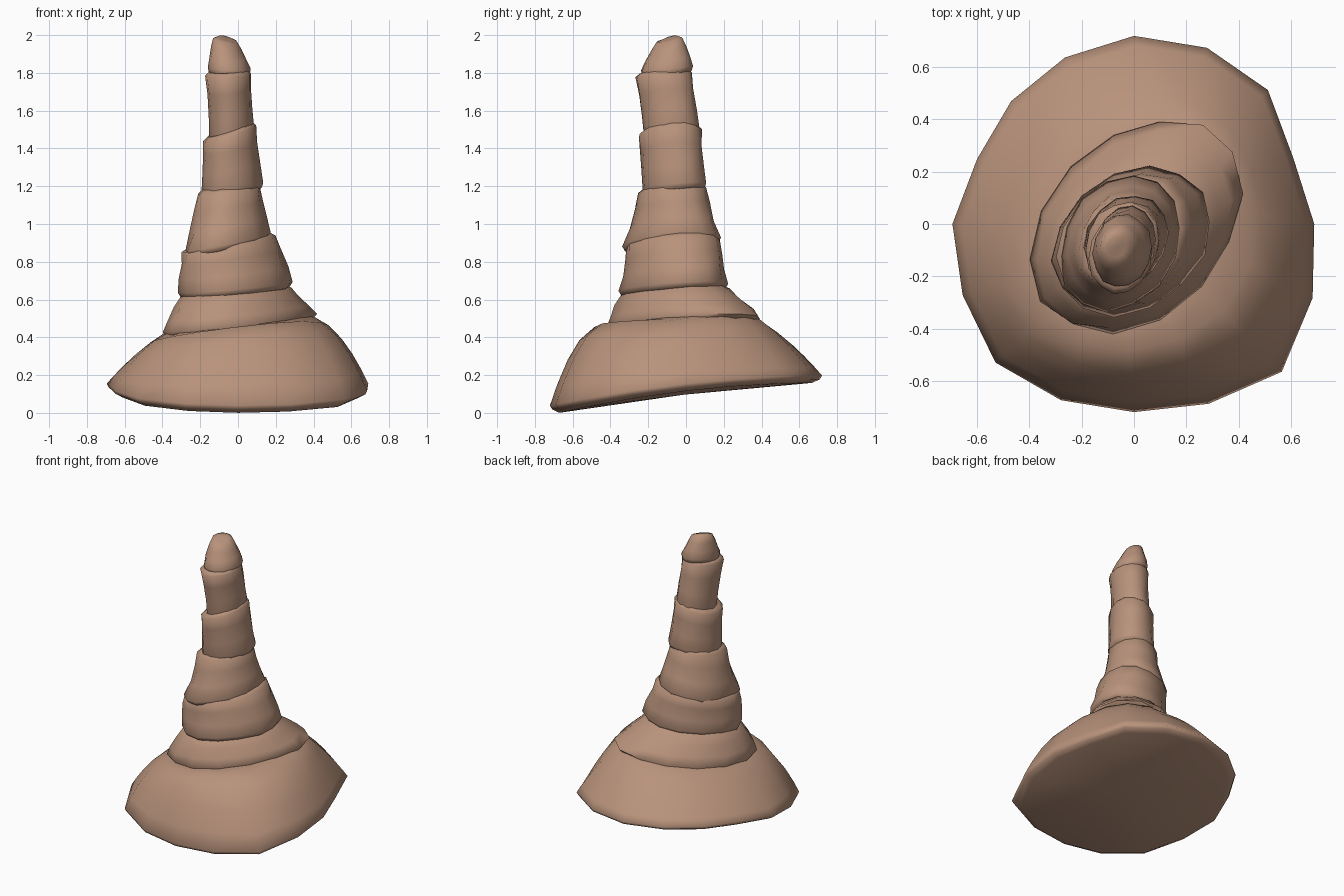
import bpy, bmesh, math, random

if "Cube" in bpy.data.objects:
    bpy.data.objects.remove(bpy.data.objects["Cube"])
random.seed(4)

clay = bpy.data.materials.new("clay_brown")
clay.diffuse_color = (0.48, 0.29, 0.20, 1)
clay.use_nodes = True
clay.node_tree.nodes["Principled BSDF"].inputs["Base Color"].default_value = clay.diffuse_color


def ring(x0, x1, y0, y1, z, dx, dy, phi, angles, jit=0.0):
    """Skewed, tilted oval: extents, middle height, rise to the right and to the back."""
    pts = []
    for a in angles:
        c, s = math.cos(a), math.sin(a + phi)
        k = 1 + random.uniform(-jit, jit)
        pts.append(((x0 + x1) / 2 + (x1 - x0) / 2 * c * k,
                    (y0 + y1) / 2 + (y1 - y0) / 2 * s * k,
                    z + dx * c + dy * s))
    return pts


def centre(pts):
    return [sum(p[i] for p in pts) / len(pts) for i in range(3)]


def shrink(pts, f, dz):
    cx, cy, _ = centre(pts)
    return [(cx + (x - cx) * f, cy + (y - cy) * f, z + dz) for x, y, z in pts]


def loft(name, rings, angle):
    """Skin a stack of rings and close both ends with fans."""
    bm = bmesh.new()
    vs = [[bm.verts.new(p) for p in r] for r in rings]
    n = len(vs[0])
    for a, b in zip(vs, vs[1:]):
        for i in range(n):
            j = (i + 1) % n
            bm.faces.new((a[i], a[j], b[j], b[i]))
    for r, pts in ((vs[0], rings[0]), (vs[-1], rings[-1])):
        mid = bm.verts.new(centre(pts))
        for i in range(n):
            bm.faces.new((r[i], r[(i + 1) % n], mid))
    bmesh.ops.recalc_face_normals(bm, faces=bm.faces)
    me = bpy.data.meshes.new(name)
    bm.to_mesh(me)
    bm.free()
    ob = bpy.data.objects.new(name, me)
    bpy.context.collection.objects.link(ob)
    me.materials.append(clay)
    bpy.ops.object.select_all(action='DESELECT')
    ob.select_set(True)
    bpy.context.view_layer.objects.active = ob
    bpy.ops.object.shade_smooth_by_angle(angle=math.radians(angle))


def circle(n):
    return [2 * math.pi * i / n for i in range(n)]


# Broad base mound: irregular rim blended up to an oval shoulder
radii = [.69, .66, .725, .73, .72, .69, .665, .65,
         .695, .71, .75, .73, .72, .745, .80, .74]
rim = []
for r, a in zip(radii, circle(16)):
    x, y = r * math.cos(a), r * math.sin(a)
    rim.append((x, y, .155 + .11 * y - .07 * y * y))
neck = ring(-.39, .41, -.41, .41, .465, .04, .01, .2, [a - .1 for a in circle(16)])
base = [shrink(rim, .93, -.039), shrink(rim, .985, -.02), rim]
for f in (.12, .3, .5, .75, 1):
    layer = []
    for a, b in zip(rim, neck):
        bulge = max(.3, .5 - 1.2 * a[1] + .3 * a[0])     # fuller at the front
        h = f + bulge * f * (1 - f)
        layer.append((a[0] + (b[0] - a[0]) * f, a[1] + (b[1] - a[1]) * f,
                      a[2] + (b[2] - a[2]) * h))
    base.append(layer)
base.append(shrink(neck, .82, .015))
loft("base_mound", base, 75)

# Stacked tiers: waist pinch, then bottom and top oval (x0, x1, y0, y1, z, rise right)
tiers = {
    "lower_tier": (-.02, (-.39, .41, -.42, .40, .475, .045), (-.31, .28, -.34, .23, .64, .02)),
    "second_tier": (0, (-.31, .295, -.35, .22, .665, .025), (-.30, .205, -.32, .18, .895, .04)),
    "third_tier": (.05, (-.285, .18, -.33, .19, .905, .045), (-.215, .12, -.25, .105, 1.18, .015)),
    "fourth_tier": (.03, (-.19, .13, -.235, .11, 1.20, .015), (-.188, .098, -.25, .083, 1.48, .04)),
    "fifth_tier": (.03, (-.15, .085, -.22, .07, 1.49, .035), (-.172, .07, -.268, .035, 1.79, .005)),
    "tip": (-.04, (-.158, .066, -.24, .037, 1.825, -.005), (-.13, -.005, -.155, -.02, 1.975, -.01)),
}
for name, (pinch, low, high) in tiers.items():
    rings = []
    for t in (0, .33, .7, 1):
        spec = [a + (b - a) * t for a, b in zip(low, high)]
        phi = max(.1, .4 - .2 * spec[4])
        pts = ring(*spec, .013, phi, circle(14), .03)
        rings.append(shrink(pts, 1 - pinch * 4 * t * (1 - t), 0))
    # rounded lips: tucked-in underside and softened top edge
    rings.insert(0, shrink(rings[0], .95, -.025))
    rings.insert(0, shrink(rings[0], .86, -.015))
    rings.append(shrink(rings[-1], .6, .008) if name == "tip" else shrink(rings[-1], .86, .02))
    loft(name, rings, 75)
